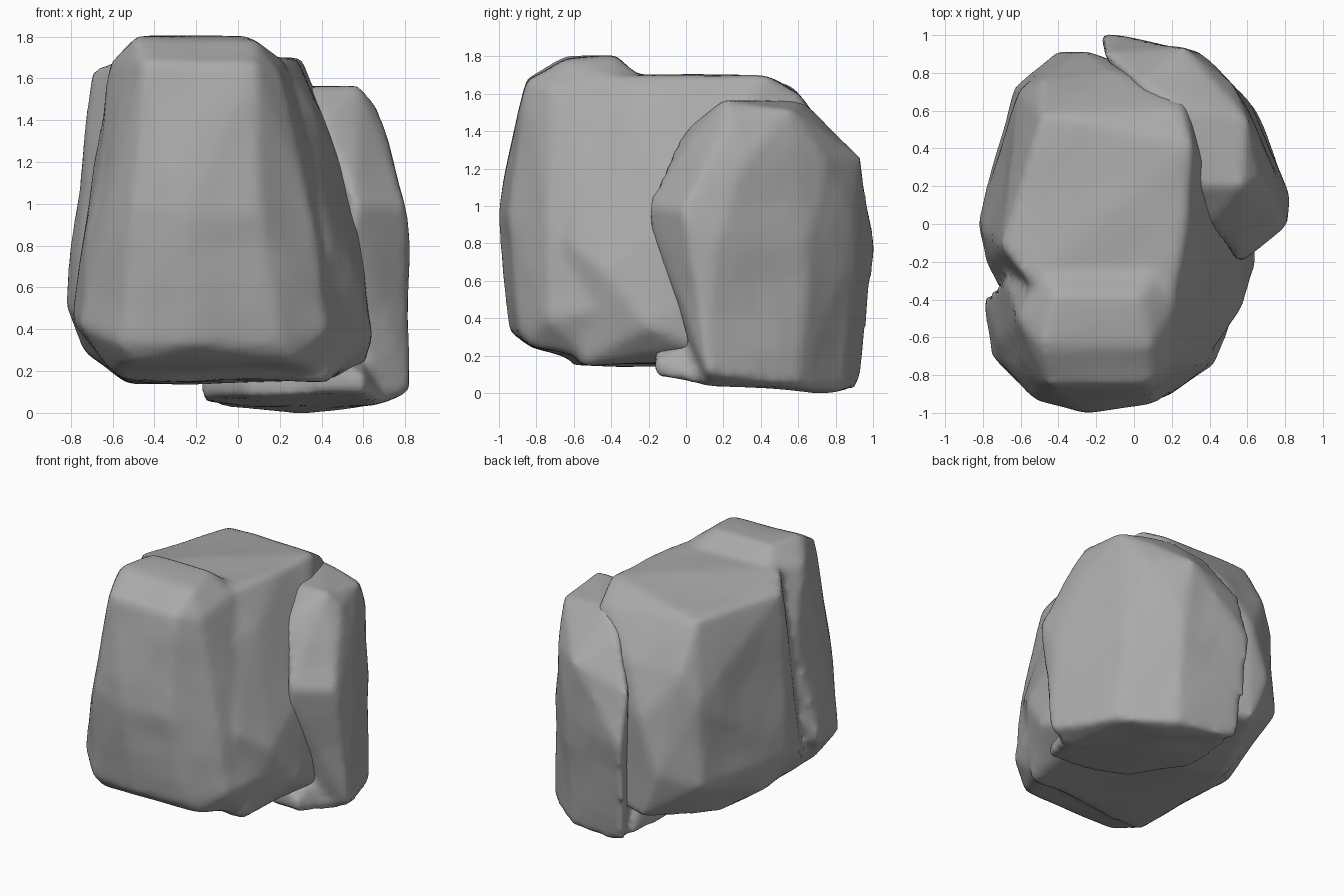
import bpy, bmesh
from mathutils import Vector, noise

cube = bpy.data.objects.get("Cube")
if cube:
    bpy.data.objects.remove(cube, do_unlink=True)

# Single stone colour
stone = bpy.data.materials.new("grey stone")
stone.use_nodes = True
stone.diffuse_color = (0.4, 0.4, 0.4, 1)
bsdf = stone.node_tree.nodes["Principled BSDF"]
bsdf.inputs["Base Color"].default_value = stone.diffuse_color
bsdf.inputs["Roughness"].default_value = 0.9


def add_hull(bm, corners, swell=1.015):
    """Add a lumpy hull of a few corners, swollen to allow for later wear."""
    middle = sum((Vector(c) for c in corners), Vector()) / len(corners)
    verts = [bm.verts.new(middle + (Vector(c) - middle) * swell) for c in corners]
    hull = bmesh.ops.convex_hull(bm, input=verts)
    inner = {g for g in hull["geom_interior"] + hull["geom_unused"]
             if isinstance(g, bmesh.types.BMVert)}
    bmesh.ops.delete(bm, geom=list(inner), context="VERTS")


def boulder(name, *hulls, wear=5):
    """Fuse hulls into one worn boulder."""
    bm = bmesh.new()
    for corners in hulls:
        add_hull(bm, corners)
    bmesh.ops.subdivide_edges(bm, edges=bm.edges, cuts=3, use_grid_fill=True)
    bm.normal_update()
    for v in bm.verts:
        v.co += v.normal * noise.noise(v.co * 3) * 0.02
    mesh = bpy.data.meshes.new(name)
    bm.to_mesh(mesh)
    bm.free()
    mesh.materials.append(stone)
    obj = bpy.data.objects.new(name, mesh)
    bpy.context.collection.objects.link(obj)
    remesh = obj.modifiers.new("Remesh", "REMESH")
    remesh.mode = "VOXEL"
    remesh.voxel_size = 0.03
    remesh.use_smooth_shade = True
    smooth = obj.modifiers.new("Wear", "SMOOTH")
    smooth.factor = 0.5
    smooth.iterations = wear


# Tall front lobe, tapering upwards
front_lobe = [
    (-.48, -.65, 1.78), (-.42, -.38, 1.79), (.03, -.38, 1.79), (.08, -.65, 1.77),
    (.22, -.4, 1.67), (.2, -.72, 1.62), (-.6, -.5, 1.65), (-.45, -.86, 1.67),
    (.08, -.85, 1.66), (-.48, -.26, 1.68), (.1, -.26, 1.68),
    (-.69, -.6, 1.0), (-.5, -.93, 1.0), (-.25, -1, .95), (.1, -.95, .95),
    (.35, -.75, .95), (.42, -.4, 1.0), (-.68, -.3, 1.2),
    (-.78, -.4, .45), (-.75, -.7, .42), (-.55, -.89, .34), (-.2, -.94, .34),
    (.2, -.88, .34), (.42, -.74, .4), (.51, -.5, .45), (.4, -.5, .2),
    (-.6, -.6, .2), (.25, -.82, .26), (-.5, -.84, .26)]

# Broad middle lobe with a flat top
middle_lobe = [
    (-.55, -.3, 1.69), (.2, -.35, 1.68), (.28, .1, 1.69), (.3, .42, 1.69),
    (.25, .6, 1.58), (-.48, .57, 1.61), (-.69, -.12, 1.63), (.36, -.3, 1.42),
    (-.77, -.02, .9), (-.82, .0, .52), (-.78, -.2, .45), (-.62, .7, .5),
    (-.6, .7, 1.1), (-.48, .75, 1.3), (-.4, .91, .6), (-.26, .91, .95),
    (-.1, .8, 1.3), (-.55, -.6, .17), (.42, -.55, .16), (.45, 0, .16),
    (.64, -.2, .36), (.57, -.42, .65), (.56, 0, 1.0), (-.5, .35, .15),
    (-.27, .89, .26), (-.72, .1, .3), (.3, .7, .3), (.3, .7, 1.25),
    (.44, -.62, .8), (.27, -.52, 1.4), (.62, .06, .5), (.6, .06, .25)]
boulder("main_boulder", front_lobe, middle_lobe)

# Side lobe wrapping round the back corner
side_lobe = [
    (.35, .2, 1.55), (.58, .2, 1.56), (.6, .56, 1.51), (.38, .6, 1.51),
    (.67, .25, 1.46), (.4, 0, 1.38), (.56, -.2, 1.0), (.8, -.01, .98),
    (.54, -.18, .84), (.81, .15, .75), (.27, .92, 1.25), (.52, .74, 1.24),
    (.73, .3, 1.2), (-.17, 1.0, .75), (.33, .91, .85), (.61, .63, .8),
    (-.13, .92, .05), (.33, .84, .03), (.64, .6, .05), (.82, .12, .12),
    (.64, .1, .05), (.3, .7, .01), (.1, .4, .08), (.45, .05, .5),
    (.02, .75, 1.42), (-.15, .9, 1.12), (.2, .62, 1.54)]

# Low foot with its front corner cut away
foot_lobe = [
    (.6, -.17, .09), (.4, -.17, .09), (.6, -.17, .18), (.4, -.17, .3),
    (-.16, .35, .07), (-.16, .35, .16), (.05, 0, .08), (.05, 0, .16),
    (.7, .12, .05), (.3, .7, .01), (-.13, .8, .05), (-.1, .6, .4), (.6, .5, .4)]
boulder("side_boulder", side_lobe, foot_lobe, wear=3)
